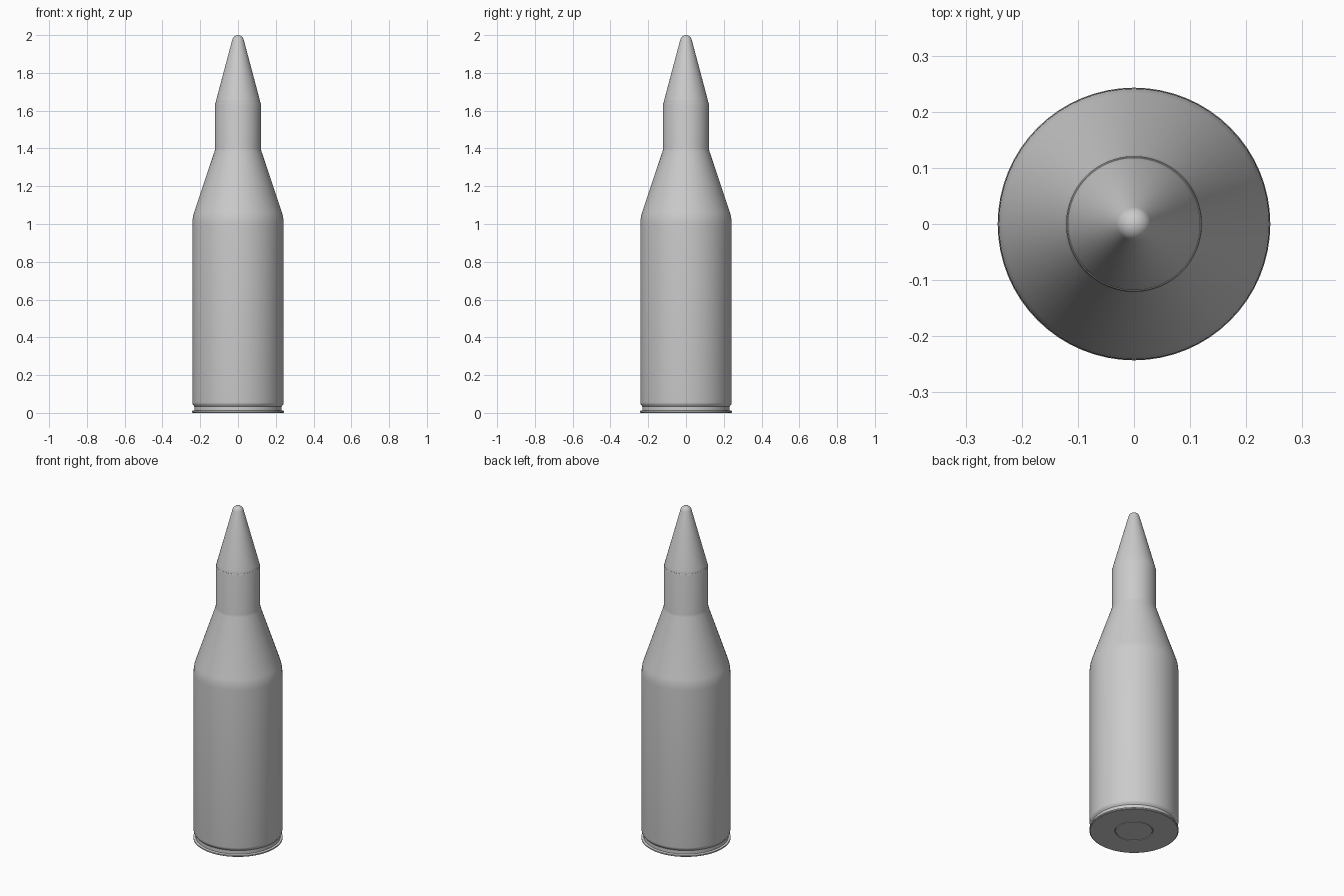
import bpy, bmesh, math

if "Cube" in bpy.data.objects:
    bpy.data.objects.remove(bpy.data.objects["Cube"])

SIDES = 64


def lathe(name, profile, angle=30):
    """Spin an (r, z) profile, listed bottom to top, around the z axis."""
    bm = bmesh.new()
    rings = []
    for r, z in profile:
        if r == 0:
            rings.append([bm.verts.new((0, 0, z))])
        else:
            rings.append([bm.verts.new((r * math.cos(2 * math.pi * i / SIDES),
                                        r * math.sin(2 * math.pi * i / SIDES), z))
                          for i in range(SIDES)])
    for a, b in zip(rings, rings[1:]):
        for i in range(SIDES):
            j = (i + 1) % SIDES
            quad = [a[i % len(a)], a[j % len(a)], b[j % len(b)], b[i % len(b)]]
            bm.faces.new(list(dict.fromkeys(quad)))
    bmesh.ops.recalc_face_normals(bm, faces=bm.faces)
    mesh = bpy.data.meshes.new(name)
    bm.to_mesh(mesh)
    bm.free()
    obj = bpy.data.objects.new(name, mesh)
    bpy.context.collection.objects.link(obj)
    bpy.ops.object.select_all(action='DESELECT')
    obj.select_set(True)
    bpy.context.view_layer.objects.active = obj
    bpy.ops.object.shade_smooth_by_angle(angle=math.radians(angle))
    return obj


# Case: primer pocket, rim, extractor groove, body, shoulder, neck
lathe("case", [
    (0, 0.006), (0.104, 0.006), (0.104, 0.0), (0.239, 0.0), (0.243, 0.003),
    (0.243, 0.010), (0.239, 0.012), (0.231, 0.013), (0.231, 0.034),
    (0.238, 0.043), (0.241, 0.048), (0.242, 0.056),
    (0.242, 1.00), (0.241, 1.02), (0.238, 1.04), (0.233, 1.06),
    (0.124, 1.385), (0.121, 1.40), (0.121, 1.635), (0.119, 1.643), (0, 1.643),
])

# Primer: flat disc set in the base
lathe("primer", [(0, 0.0), (0.100, 0.0), (0.100, 0.006), (0, 0.006)])

# Bullet: tapered cone with a rounded tip
tip_r, tip_z = 0.031, 1.969
tip = [(tip_r * math.cos(math.radians(a)), tip_z + tip_r * math.sin(math.radians(a)))
       for a in range(15, 90, 15)]
lathe("bullet", [(0, 1.62), (0.118, 1.62), (0.118, 1.645), (0.114, 1.662)]
      + tip + [(0, 2.0)])
